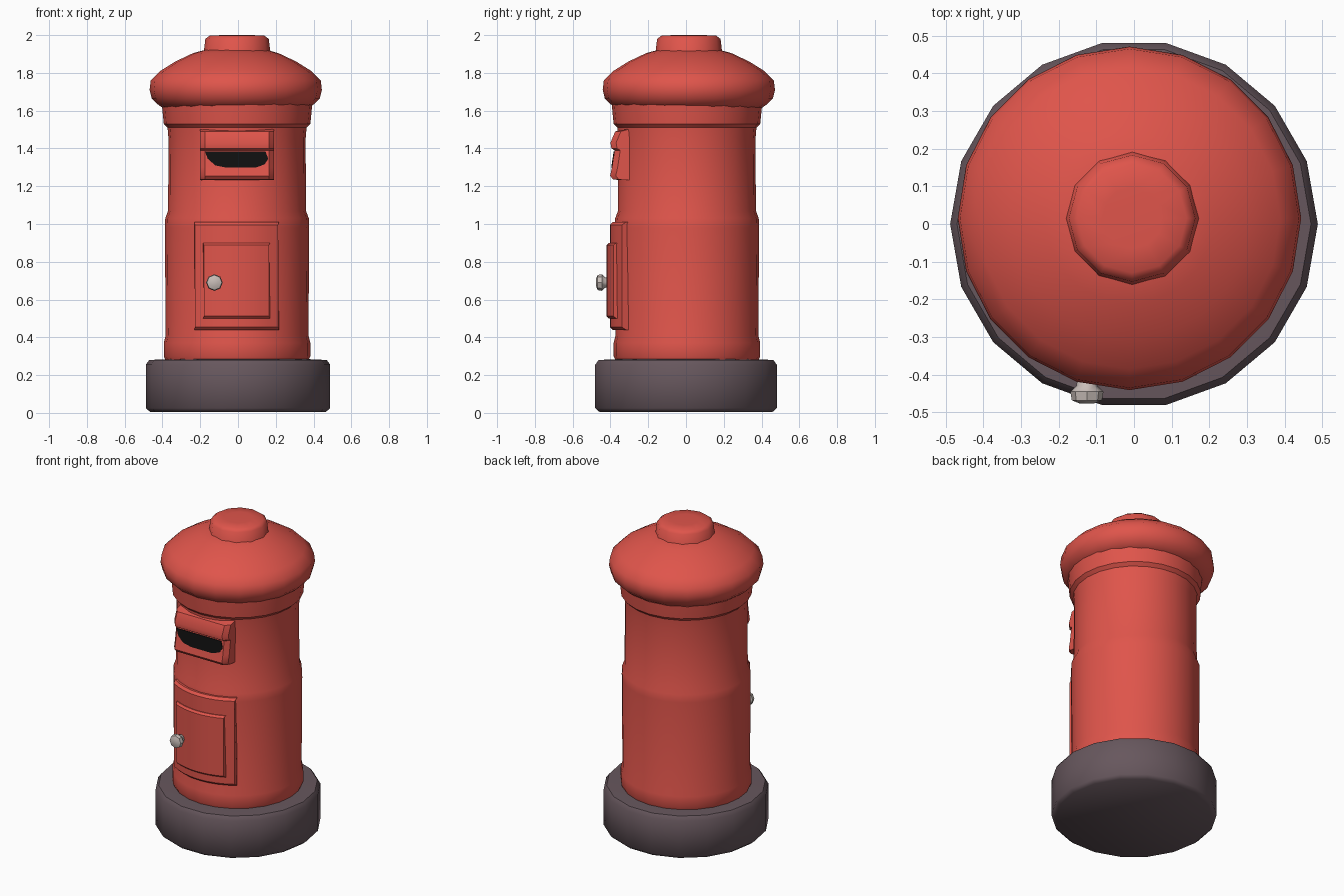
import bpy, bmesh, math

if "Cube" in bpy.data.objects:
    bpy.data.objects.remove(bpy.data.objects["Cube"])


def material(name, rgb):
    m = bpy.data.materials.new(name)
    m.diffuse_color = (*rgb, 1)
    m.use_nodes = True
    m.node_tree.nodes["Principled BSDF"].inputs["Base Color"].default_value = m.diffuse_color
    return m


RED = material("post red", (0.74, 0.09, 0.07))
STONE = material("dark stone", (0.135, 0.095, 0.11))
BLACK = material("slot black", (0.005, 0.005, 0.005))
METAL = material("pale metal", (0.58, 0.51, 0.48))


def finish(name, bm, mat, angle=35):
    bmesh.ops.recalc_face_normals(bm, faces=bm.faces)
    me = bpy.data.meshes.new(name)
    bm.to_mesh(me)
    bm.free()
    me.materials.append(mat)
    ob = bpy.data.objects.new(name, me)
    bpy.context.collection.objects.link(ob)
    bpy.ops.object.select_all(action='DESELECT')
    ob.select_set(True)
    bpy.context.view_layer.objects.active = ob
    bpy.ops.object.shade_smooth_by_angle(angle=math.radians(angle))
    return ob


def skin(bm, rings):
    """Bridge closed rings of points and cap both ends."""
    rings = [[bm.verts.new(p) for p in r] for r in rings]
    n = len(rings[0])
    for a, b in zip(rings, rings[1:]):
        for i in range(n):
            j = (i + 1) % n
            bm.faces.new((a[i], a[j], b[j], b[i]))
    bm.faces.new(rings[0][::-1])
    bm.faces.new(rings[-1])


def lathe(name, profile, mat, n=20, cx=0, cy=0, angle=35):
    bm = bmesh.new()
    skin(bm, [[(cx + r * math.cos(2 * math.pi * i / n),
                cy + r * math.sin(2 * math.pi * i / n), z) for i in range(n)]
              for r, z in profile])
    return finish(name, bm, mat, angle)


def curved_plate(name, x0, x1, z0, z1, r_in, r_out, bevel, mat, n=8):
    """Plate wrapped on the front of the cylinder, with a sloped rim."""
    a0, a1 = math.asin(x0 / r_out), math.asin(x1 / r_out)
    da = bevel / r_out
    bm = bmesh.new()
    rings = []
    for i in range(n + 1):
        t = i / n
        a, b = a0 + (a1 - a0) * t, a0 + da + (a1 - a0 - 2 * da) * t
        rings.append([(r * math.sin(q) - 0.005, -r * math.cos(q), z) for r, q, z in
                      ((r_in, a, z0), (r_out - bevel, a, z0), (r_out, b, z0 + bevel),
                       (r_out, b, z1 - bevel), (r_out - bevel, a, z1), (r_in, a, z1))])
    skin(bm, rings)
    return finish(name, bm, mat, 40)


# Stone plinth
lathe("base", [(0.465, 0.005), (0.488, 0.025), (0.488, 0.255), (0.47, 0.28), (0.36, 0.285)],
      STONE, 18, angle=50)

# Pillar with a foot band and a thicker lower half
lathe("pillar", [(0.375, 0.27), (0.388, 0.30), (0.388, 0.37), (0.378, 0.41), (0.382, 0.98),
                 (0.38, 1.03), (0.365, 1.07), (0.363, 1.45), (0.368, 1.51),
                 (0.388, 1.53), (0.395, 1.60), (0.40, 1.66)], RED, 24, -0.005, 0.005)

# Domed cap and top knob
lathe("cap", [(0.38, 1.61), (0.415, 1.635), (0.445, 1.665), (0.456, 1.71), (0.45, 1.76),
              (0.40, 1.81), (0.32, 1.86), (0.225, 1.905), (0.15, 1.925)],
      RED, 20, -0.012, 0.015, 45)
lathe("knob", [(0.19, 1.89), (0.175, 1.92), (0.168, 1.98), (0.145, 1.997), (0.08, 2.0)],
      RED, 12, -0.005, 0.015, 50)

# Letter slot surround: side profile extruded across the front
section = [(-0.27, 1.23), (-0.385, 1.235), (-0.402, 1.255), (-0.392, 1.30), (-0.378, 1.39),
           (-0.395, 1.40), (-0.40, 1.43), (-0.375, 1.49), (-0.27, 1.51)]
bm = bmesh.new()
skin(bm, [[(x, y if s == 1 else min(y + 0.03, -0.27), z) for y, z in section]
          for x, s in ((-0.20, 0), (-0.175, 1), (0.165, 1), (0.19, 0))])
finish("slot_surround", bm, RED, 40)

# Dark letter opening laid on the sloped face
outline = [(-0.175, 1.385), (-0.16, 1.345), (-0.12, 1.31), (-0.06, 1.298), (0.09, 1.298),
           (0.14, 1.315), (0.16, 1.345), (0.145, 1.385)]
bm = bmesh.new()
skin(bm, [[(x, -0.392 + (z - 1.30) * 0.155 - d, z) for x, z in outline] for d in (-0.004, 0.004)])
finish("letter_slot", bm, BLACK)

# Collection door: frame plate with a raised panel
curved_plate("door_frame", -0.235, 0.23, 0.44, 1.01, 0.34, 0.403, 0.015, RED)
curved_plate("door_panel", -0.185, 0.18, 0.50, 0.90, 0.36, 0.42, 0.012, RED)

# Door handle: short knob flaring outwards along -y
bm = bmesh.new()
skin(bm, [[(-0.125 + r * math.cos(k * math.pi / 4), y, 0.69 + r * math.sin(k * math.pi / 4))
           for k in range(8)]
          for r, y in ((0.022, -0.38), (0.028, -0.43), (0.044, -0.445), (0.04, -0.468), (0.02, -0.476))])
finish("door_handle", bm, METAL, 40)
